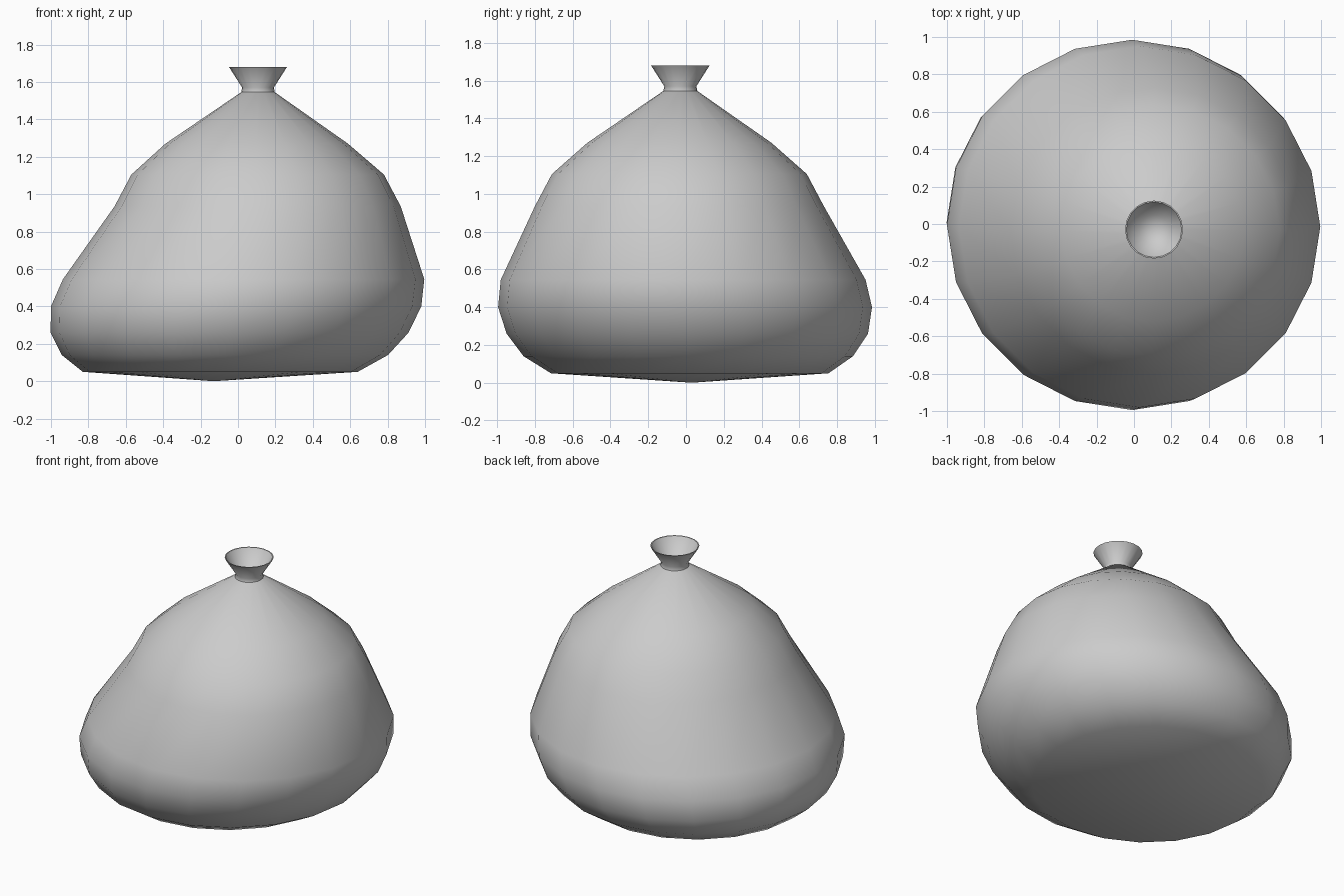
import bpy, bmesh, math

if "Cube" in bpy.data.objects:
    bpy.data.objects.remove(bpy.data.objects["Cube"])


def loft(name, rings, sides, cap_start=False, cap_end=False):
    """Skin circular rings given as (centre x, centre y, z, radius); radius 0 is a pole."""
    bm = bmesh.new()
    loops = []
    for cx, cy, z, r in rings:
        if r == 0:
            loops.append([bm.verts.new((cx, cy, z))] * sides)
        else:
            loops.append([bm.verts.new((cx + r * math.cos(2 * math.pi * i / sides),
                                        cy + r * math.sin(2 * math.pi * i / sides), z))
                          for i in range(sides)])
    for a, b in zip(loops, loops[1:]):
        for i in range(sides):
            j = (i + 1) % sides
            corners = list(dict.fromkeys((a[i], a[j], b[j], b[i])))
            bm.faces.new(corners)
    if cap_start:
        bm.faces.new(loops[0][::-1])
    if cap_end:
        bm.faces.new(loops[-1])
    mesh = bpy.data.meshes.new(name)
    bm.to_mesh(mesh)
    bm.free()
    ob = bpy.data.objects.new(name, mesh)
    bpy.context.collection.objects.link(ob)
    bpy.ops.object.select_all(action='DESELECT')
    ob.select_set(True)
    bpy.context.view_layer.objects.active = ob
    bpy.ops.object.shade_smooth_by_angle(angle=math.radians(50))
    return ob


# Slumped sack body: rings drift sideways towards the off-centre top
loft("sack_body", [
    (-0.13, 0.03, 0.0, 0),
    (-0.095, 0.02, 0.05, 0.735),
    (-0.07, 0.012, 0.14, 0.872),
    (-0.045, 0.007, 0.26, 0.957),
    (-0.01, -0.005, 0.40, 0.99),
    (0.03, -0.015, 0.545, 0.966),
    (0.105, -0.035, 0.935, 0.765),
    (0.105, -0.035, 1.105, 0.675),
    (0.10, -0.035, 1.27, 0.488),
    (0.107, -0.03, 1.545, 0.09),
], 20, cap_end=True)

# Tied neck flaring into an open funnel with a shallow floor
loft("sack_neck", [
    (0.107, -0.03, 1.545, 0.09),
    (0.107, -0.03, 1.57, 0.085),
    (0.107, -0.03, 1.68, 0.155),
    (0.107, -0.03, 1.68, 0.148),
    (0.107, -0.03, 1.575, 0.08),
    (0.107, -0.03, 1.56, 0),
], 20)
